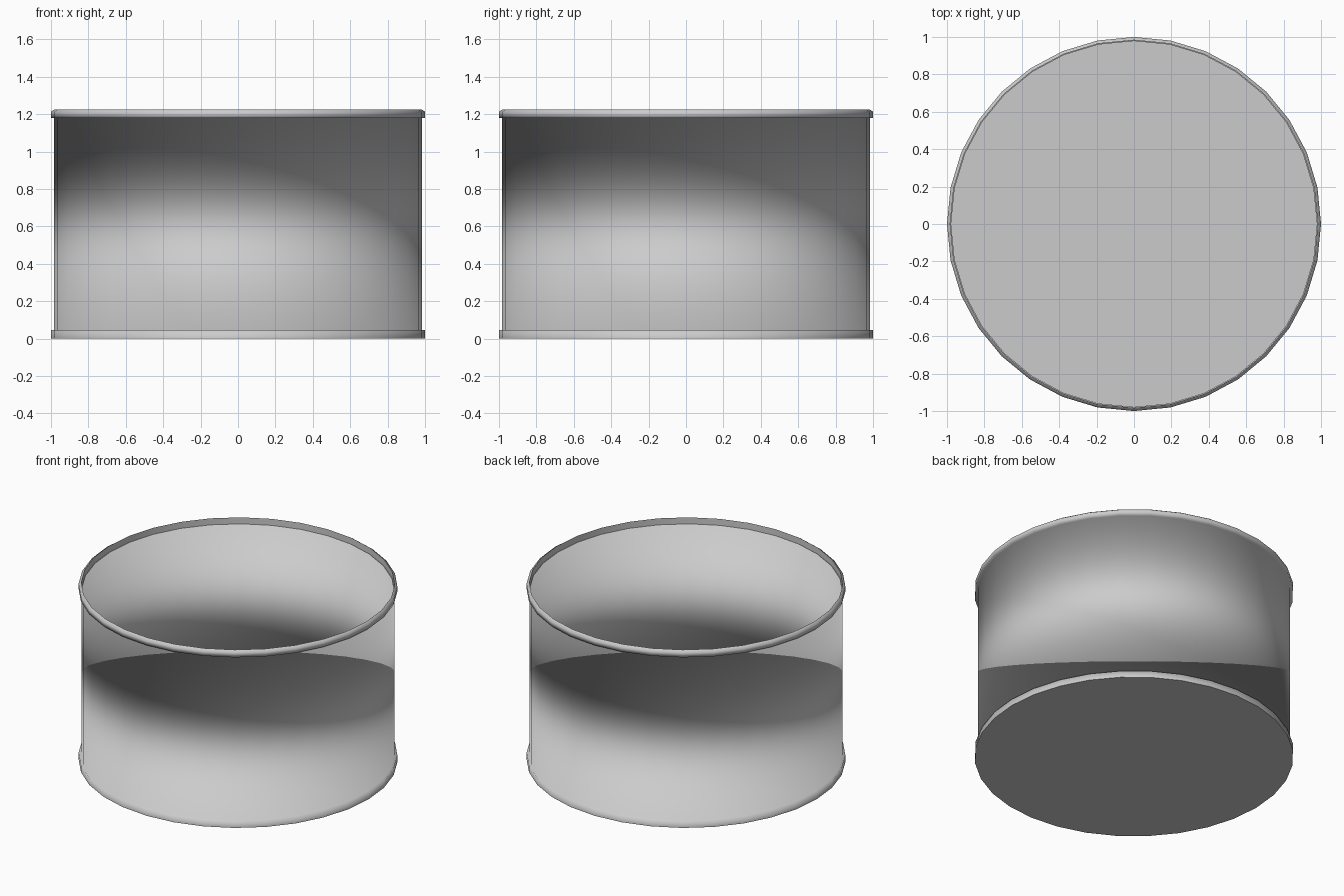
import bpy
import bmesh
from math import cos, sin, tau

SIDES = 32

cube = bpy.data.objects.get("Cube")
if cube:
    bpy.data.objects.remove(cube, do_unlink=True)

grey = bpy.data.materials.new("plain grey")
grey.use_nodes = True
colour = (0.6, 0.6, 0.6, 1)
grey.diffuse_color = colour
grey.node_tree.nodes["Principled BSDF"].inputs["Base Color"].default_value = colour


def finish(name, bm, smooth):
    for face in bm.faces:
        face.smooth = smooth
    mesh = bpy.data.meshes.new(name)
    bm.to_mesh(mesh)
    bm.free()
    mesh.materials.append(grey)
    obj = bpy.data.objects.new(name, mesh)
    bpy.context.collection.objects.link(obj)
    return obj


def ring(bm, radius, z):
    return [bm.verts.new((radius * cos(tau * i / SIDES), radius * sin(tau * i / SIDES), z))
            for i in range(SIDES)]


def lathe(name, paths):
    """Revolve (radius, z) paths; paths that meet at a point share its ring."""
    bm = bmesh.new()
    rings = {}
    for path in paths:
        for point in path:
            if point not in rings:
                rings[point] = ring(bm, *point)
        for low, high in zip(path, path[1:]):
            a, b = rings[low], rings[high]
            for i in range(SIDES):
                j = (i + 1) % SIDES
                bm.faces.new((a[i], a[j], b[j], b[i]))
    return finish(name, bm, True)


def disc(name, radius, z, facing_up):
    bm = bmesh.new()
    verts = ring(bm, radius, z)
    bm.faces.new(verts if facing_up else verts[::-1])
    return finish(name, bm, False)


LIP, WALL, RIM = 0.978, 0.983, 1.0
FLOOR, COLLAR, TOP = 0.045, 1.18, 1.225

# Thin wall with a base flange and a chamfered top rim
lathe("wall_and_rims", [
    [(RIM, 0), (RIM, FLOOR), (WALL, FLOOR), (LIP, FLOOR)],
    [(WALL, FLOOR), (WALL, COLLAR)],
    [(LIP, COLLAR), (WALL, COLLAR), (RIM, COLLAR), (RIM, 1.213), (WALL, TOP)],
])

# Inner face of the top rim
lathe("rim_lining", [[(WALL, TOP), (WALL, COLLAR)]])

# Inside floor and underside
disc("floor", LIP, FLOOR, True)
disc("base", RIM, 0, False)
